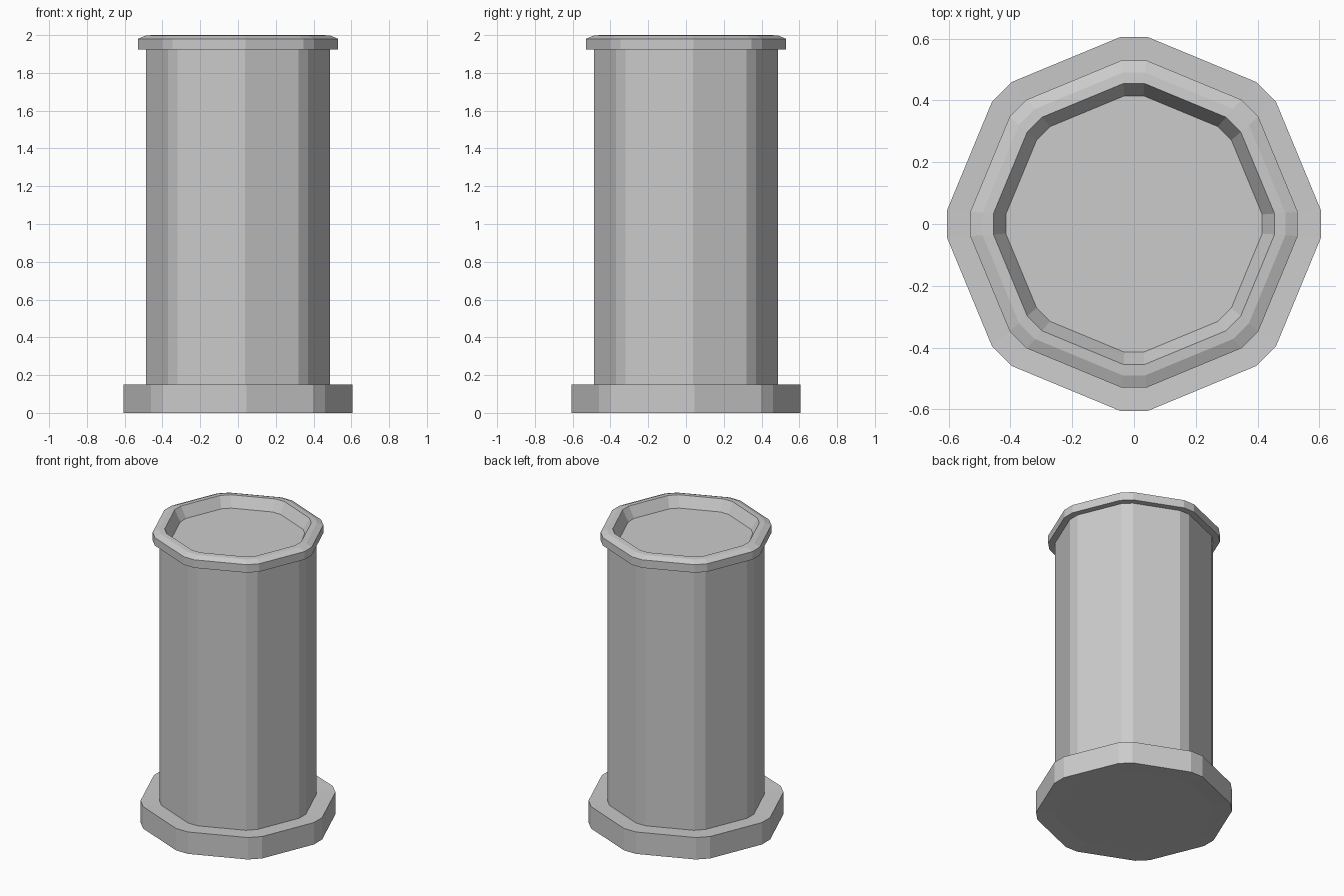
import bpy, bmesh
from math import cos, sin, radians

if "Cube" in bpy.data.objects:
    bpy.data.objects.remove(bpy.data.objects["Cube"])

CORNER = radians(4.25)  # half angle of each bevelled octagon corner


def ring(bm, r, z):
    """Octagon with bevelled corners; r is the half width across the axes."""
    rad = r / cos(CORNER)
    angles = [radians(45 * i) + s * CORNER for i in range(8) for s in (-1, 1)]
    return [bm.verts.new((rad * cos(a), rad * sin(a), z)) for a in angles]


def part(name, profile, cap_start=False, cap_end=False):
    """Sweep a (radius, z) profile around the bevelled octagon."""
    bm = bmesh.new()
    rings = [ring(bm, r, z) for r, z in profile]
    for lo, hi in zip(rings, rings[1:]):
        for i in range(16):
            j = (i + 1) % 16
            bm.faces.new((lo[i], lo[j], hi[j], hi[i]))
    if cap_start:
        bm.faces.new(rings[0][::-1])
    if cap_end:
        bm.faces.new(rings[-1])
    mesh = bpy.data.meshes.new(name)
    bm.to_mesh(mesh)
    bm.free()
    obj = bpy.data.objects.new(name, mesh)
    bpy.context.collection.objects.link(obj)
    return obj


# Wide foot with a slightly hollowed underside and a top dipping toward the shaft
part("base", [(0.49, 0.005), (0.605, 0.0), (0.605, 0.15), (0.488, 0.145)],
     cap_start=True)

# Straight column
part("shaft", [(0.488, 0.145), (0.488, 1.925)])

# Chamfered lip around a shallow recessed top
part("rim", [(0.488, 1.925), (0.53, 1.925), (0.53, 1.98), (0.49, 1.997),
             (0.455, 2.0), (0.415, 1.927)], cap_end=True)
